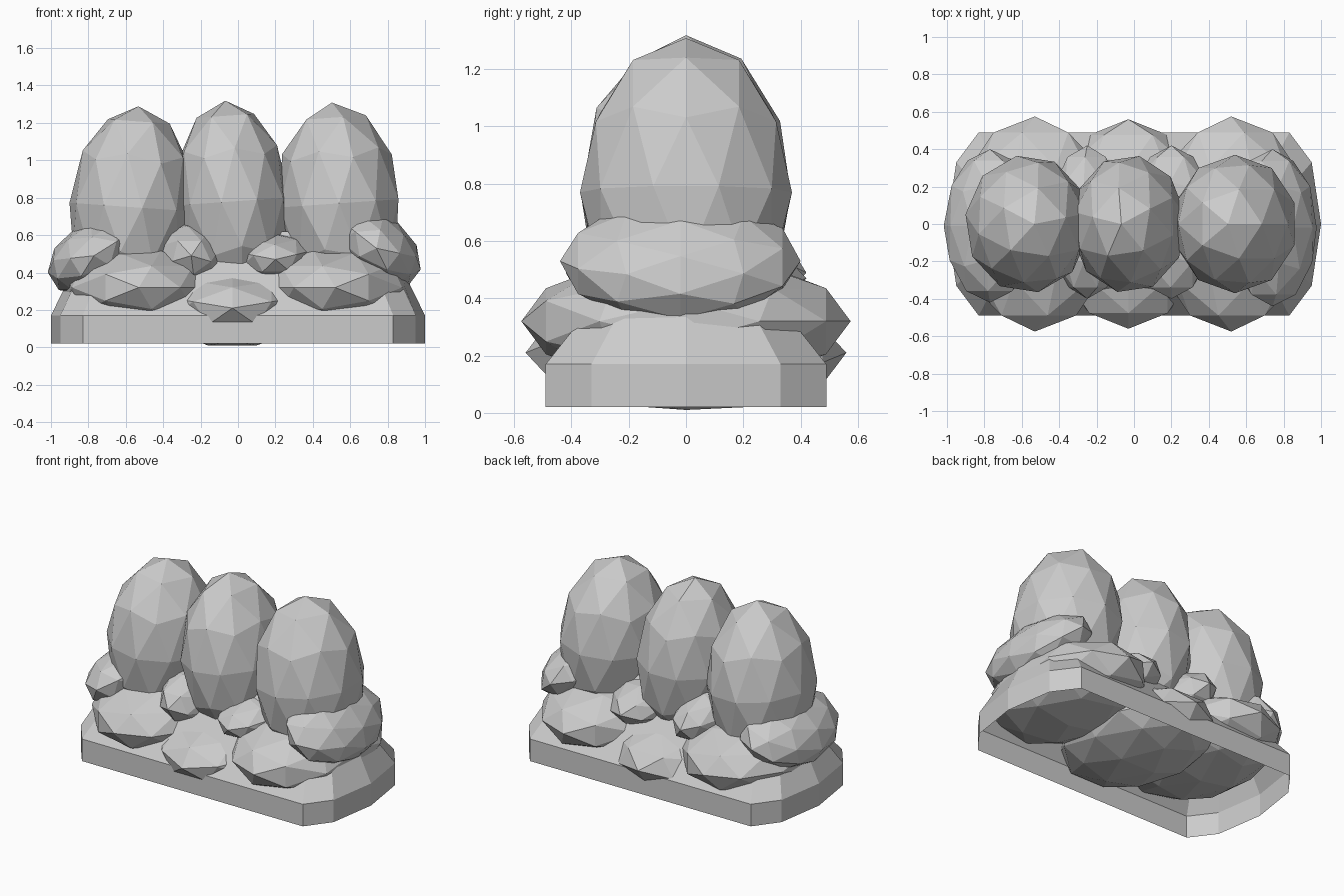
import bpy, bmesh, math
from mathutils import Matrix

if "Cube" in bpy.data.objects:
    bpy.data.objects.remove(bpy.data.objects["Cube"])


def rock(name, center, radii, pole='Z', spin=0, tilt=0):
    """Faceted boulder: stretched icosphere, pole along Z or Y, tilted about Y."""
    me = bpy.data.meshes.new(name)
    bm = bmesh.new()
    bmesh.ops.create_icosphere(bm, subdivisions=2, radius=1)
    m = Matrix.Rotation(math.radians(spin), 4, 'Z')
    if pole == 'Y':
        m = Matrix.Rotation(math.radians(90), 4, 'X') @ m
    m = Matrix.Diagonal((*radii, 1)) @ m
    m = Matrix.Rotation(math.radians(tilt), 4, 'Y') @ m
    bm.transform(Matrix.Translation(center) @ m)
    bm.to_mesh(me)
    bm.free()
    ob = bpy.data.objects.new(name, me)
    bpy.context.collection.objects.link(ob)


# Plinth: elongated outline, vertical rim, sloped mound, open underneath
quarter = [(1.0, 0.0), (0.95, 0.33), (0.83, 0.49)]
half = quarter + [(-x, y) for x, y in reversed(quarter)]
outline = half + [(-x, -y) for x, y in half[1:-1]]
bm = bmesh.new()
rings = []
for z, sx, sy in [(0.02, 1, 1), (0.17, 1, 1), (0.62, 0.78, 0.27)]:
    rings.append([bm.verts.new((x * sx, y * sy, z)) for x, y in outline])
n = len(outline)
for a, b in zip(rings, rings[1:]):
    for i in range(n):
        j = (i + 1) % n
        bm.faces.new((a[i], a[j], b[j], b[i]))
bm.faces.new(rings[-1])
mesh = bpy.data.meshes.new("plinth")
bm.to_mesh(mesh)
bm.free()
bpy.context.collection.objects.link(bpy.data.objects.new("plinth", mesh))

# Three tall boulders
rock("tall_boulder_left", (-0.57, 0.0, 0.75), (0.335, 0.37, 0.54), spin=10, tilt=4)
rock("tall_boulder_middle", (-0.03, 0.0, 0.78), (0.31, 0.37, 0.54), spin=25, tilt=-4)
rock("tall_boulder_right", (0.54, 0.0, 0.77), (0.335, 0.37, 0.54), spin=0, tilt=-4)

# Low wide rocks running front to back through the mound
rock("low_rock_left", (-0.53, 0.0, 0.32), (0.42, 0.575, 0.23), 'Y', 0)
rock("low_rock_right", (0.52, 0.0, 0.32), (0.42, 0.575, 0.23), 'Y', 36)
rock("low_rock_middle", (-0.03, 0.0, 0.21), (0.42, 0.56, 0.21), 'Y', 18)

# Small rocks between the low and tall ones
rock("small_rock_left", (-0.25, 0.01, 0.49), (0.21, 0.41, 0.18), 'Y', 10, 25)
rock("small_rock_right", (0.20, 0.01, 0.47), (0.23, 0.41, 0.15), 'Y', 20)

# Rocks on both ends
rock("end_rock_left", (-0.77, -0.01, 0.49), (0.27, 0.41, 0.18), 'Y', 0, -32)
rock("end_rock_right", (0.74, -0.02, 0.53), (0.27, 0.42, 0.18), 'Y', 36, 38)
